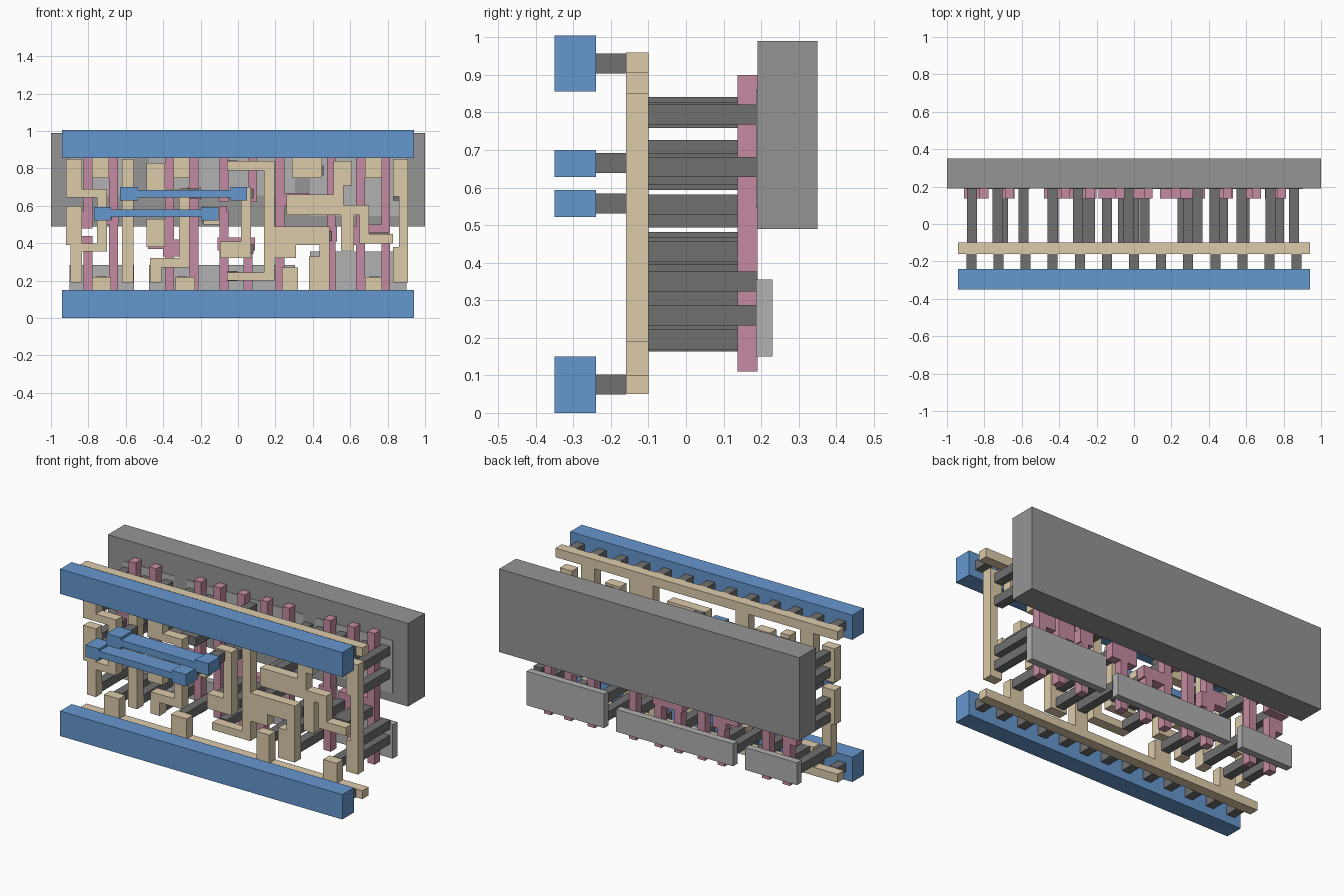
import bpy, bmesh


def material(name, rgb):
    m = bpy.data.materials.new(name)
    m.diffuse_color = (*rgb, 1)
    return m


def layer(name, rects, y0, y1, mat=None):
    """Extrude (x0, x1, z0, z1) rectangles between two depths as one object."""
    bm = bmesh.new()
    for x0, x1, z0, z1 in rects:
        v = bmesh.ops.create_cube(bm, size=1)["verts"]
        for p in v:
            p.co = (x1 if p.co.x > 0 else x0,
                    y1 if p.co.y > 0 else y0,
                    z1 if p.co.z > 0 else z0)
    me = bpy.data.meshes.new(name)
    bm.to_mesh(me)
    bm.free()
    ob = bpy.data.objects.new(name, me)
    bpy.context.collection.objects.link(ob)
    if mat:
        me.materials.append(mat)
    return ob


def squares(points, s=0.0535):
    return [(x - s / 2, x + s / 2, z - s / 2, z + s / 2) for x, z in points]


BLUE = material("metal_blue", (0.13, 0.31, 0.62))
TAN = material("interconnect_tan", (0.72, 0.60, 0.40))
PINK = material("gate_pink", (0.56, 0.26, 0.36))
DARK = material("contact_dark", (0.16, 0.16, 0.16))
WELL = material("well_grey", (0.30, 0.30, 0.30))
LIGHT = material("diffusion_grey", (0.44, 0.44, 0.44))

# Back slab and the diffusion strips
layer("well_slab", [(-1, 1, .49, .99)], .19, .35, WELL)
layer("lower_diffusion", [(-.9, -.555, .15, .285), (-.475, .305, .15, .285),
                          (.385, .9, .15, .355)], .187, .23, LIGHT)
layer("upper_diffusion", [(-.9, -.555, .655, .86), (-.475, .305, .655, .86),
                          (.385, .9, .545, .86)], .187, .23, LIGHT)

# Pink gate bars and their contact pads
bars = [(x - .024, x + .024, .11, .90) for x in (-.665, -.235, .655, .79)]
bars += [(-.825, -.777, .48, .90), (-.825, -.777, .11, .44),
         (-.39, -.342, .11, .90), (-.10, -.052, .11, .57),
         (-.10, -.052, .62, .90), (.055, .10, .62, .90), (.03, .078, .11, .36),
         (.2, .248, .11, .90), (.475, .522, .11, .90)]
pads = [(-.91, -.777, .48, .57), (-.87, -.777, .36, .44), (-.72, -.64, .50, .58),
        (-.48, -.342, .37, .455), (-.40, -.31, .33, .42), (-.27, -.2, .63, .70),
        (-.19, -.06, .51, .60), (-.11, .09, .36, .43), (-.02, .09, .63, .70),
        (.14, .31, .40, .49), (.2, .38, .60, .67), (.44, .53, .41, .49),
        (.57, .68, .39, .49), (.70, .81, .41, .50)]
layer("gate_bars", bars + pads, .137, .19, PINK)

# Tan interconnect: rails, taps and signal wires
rails = [(-.94, .94, .05, .10), (-.94, .94, .905, .96)]
taps = [(x0, x1, .75, .93) for x0, x1 in
        ((-.78, -.69), (-.345, -.26), (.29, .45), (.68, .77))]
taps += [(x0, x1, .08, .22) for x0, x1 in
         ((-.78, -.68), (-.335, -.23), (.68, .77))]
taps += [(.235, .32, .08, .27)]
wires = [
    # clock inverter output and input
    (-.92, -.835, .645, .85), (-.92, -.70, .645, .69), (-.755, -.70, .355, .69),
    (-.895, -.70, .355, .40), (-.895, -.835, .19, .40), (-.92, -.835, .39, .60),
    # second clock wire
    (-.62, -.56, .19, .85),
    # data inverter output and input
    (-.49, -.39, .645, .83), (-.49, -.26, .645, .69), (-.315, -.26, .27, .69),
    (-.47, -.26, .27, .32), (-.47, -.41, .19, .32), (-.49, -.39, .38, .53),
    # pass gate controls
    (-.185, -.10, .50, .60), (-.095, .07, .32, .41), (.015, .07, .32, .70),
    (-.04, .07, .63, .70),
    # storage node
    (-.06, .195, .79, .84), (.14, .195, .20, .84), (-.06, .195, .20, .245),
    (.14, .31, .32, .44),
    # feedback inverter
    (.51, .61, .71, .84), (.51, .565, .55, .84), (.26, .51, .60, .66),
    (.26, .70, .55, .605), (.26, .31, .55, .66),
    (.195, .49, .39, .49), (.435, .49, .15, .49), (.38, .49, .15, .33),
    (.55, .62, .36, .60),
    # output buffer
    (.65, .70, .40, .60), (.65, .83, .40, .45),
    (.83, .91, .65, .85), (.86, .91, .19, .85), (.83, .91, .19, .38)]
layer("interconnect", rails + taps + wires, -.16, -.10, TAN)

# Dark contacts reaching the diffusion and the gate pads
deep = [(-.865, .225), (-.865, .80), (-.865, .70), (-.73, .195), (-.73, .785),
        (-.59, .225), (-.59, .80), (-.59, .70), (-.435, .225), (-.435, .79),
        (-.435, .70), (-.30, .195), (-.30, .785), (-.03, .225), (-.03, .815),
        (.28, .225), (.34, .79), (.43, .79), (.43, .19), (.43, .30),
        (.575, .80), (.73, .195), (.73, .785), (.855, .26), (.855, .795),
        (.855, .655), (.855, .35)]
layer("deep_contacts", squares(deep), -.10, .19, DARK)
shallow = [(-.865, .52), (-.865, .43), (-.70, .555), (-.43, .42), (-.285, .665),
           (-.235, .665), (-.145, .555), (-.06, .37), (.055, .37), (0, .665),
           (.055, .665), (.26, .455), (.29, .62), (.34, .635), (.475, .44),
           (.59, .42), (.73, .43), (.775, .43)]
layer("gate_contacts", squares(shallow), -.10, .137, DARK)

# Short contacts from interconnect to the blue metal
short = [(.145 * i, z) for i in range(-6, 7) for z in (.076, .93)]
short += [(-.725, .558), (-.145, .558), (-.58, .665), (0, .665)]
layer("metal_contacts", squares(short), -.24, -.16, DARK)

# Blue metal rails and dumbbell straps
layer("metal_rails", [(-.94, .94, 0, .15), (-.94, .94, .856, 1.005)],
      -.35, -.24, BLUE)
layer("upper_strap", [(-.63, -.535, .628, .70), (-.535, -.04, .645, .685),
                      (-.04, .048, .628, .70)], -.35, -.24, BLUE)
layer("lower_strap", [(-.77, -.68, .522, .594), (-.68, -.195, .54, .58),
                      (-.195, -.103, .522, .594)], -.35, -.24, BLUE)
